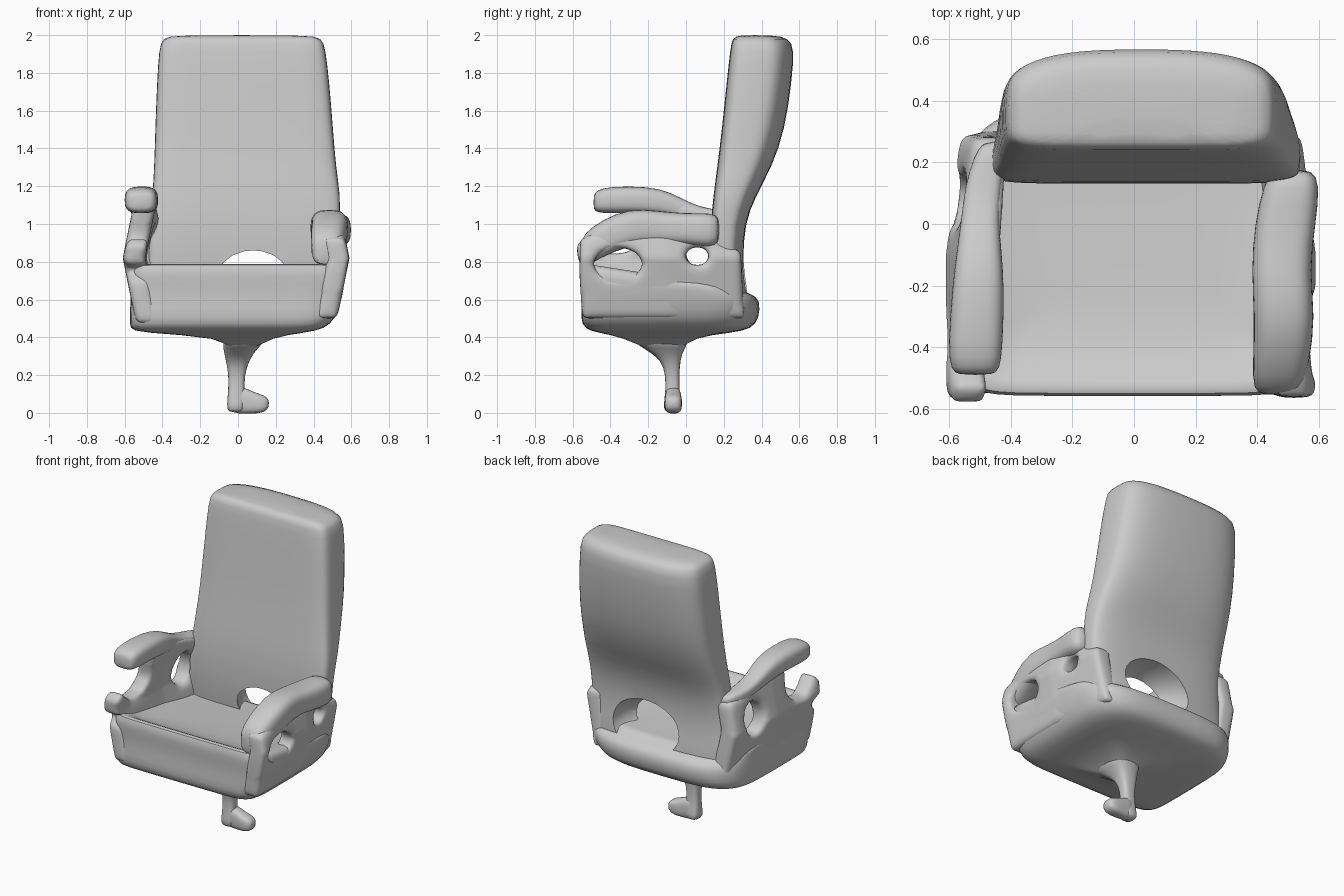
import bpy, bmesh, math
from mathutils import Vector


def make_object(name, bm):
    bmesh.ops.recalc_face_normals(bm, faces=bm.faces)
    mesh = bpy.data.meshes.new(name)
    bm.to_mesh(mesh)
    bm.free()
    obj = bpy.data.objects.new(name, mesh)
    bpy.context.collection.objects.link(obj)
    return obj


def activate(obj):
    bpy.ops.object.select_all(action='DESELECT')
    obj.select_set(True)
    bpy.context.view_layer.objects.active = obj


def apply_all(obj):
    activate(obj)
    for m in list(obj.modifiers):
        bpy.ops.object.modifier_apply(modifier=m.name)


def smooth(obj):
    activate(obj)
    bpy.ops.object.shade_smooth_by_angle(angle=math.radians(50))


def loft(name, axis, rings, n_low=4, n_high=4, segs=28):
    """Rings: (position, a0, a1, b0, b1[, tilt]) superellipses stacked along an axis."""
    bm = bmesh.new()
    loops = []
    for p, a0, a1, b0, b1, *tilt in rings:
        loop = []
        for i in range(segs):
            t = 2 * math.pi * (i + 0.5) / segs
            c, s = math.cos(t), math.sin(t)
            e = 2 / (n_high if s > 0 else n_low)
            u = math.copysign(abs(c) ** e, c)
            v = math.copysign(abs(s) ** e, s)
            a = (a0 + a1) / 2 + u * (a1 - a0) / 2
            b = (b0 + b1) / 2 + v * (b1 - b0) / 2
            q = p - (tilt[0] * (b + 0.56) / 0.85 if tilt else 0)
            loop.append(bm.verts.new({'x': (q, a, b), 'y': (a, q, b), 'z': (a, b, q)}[axis]))
        loops.append(loop)
    for lo, hi in zip(loops, loops[1:]):
        for i in range(segs):
            j = (i + 1) % segs
            bm.faces.new((lo[i], lo[j], hi[j], hi[i]))
    bm.faces.new(loops[0])
    bm.faces.new(loops[-1])
    obj = make_object(name, bm)
    obj.modifiers.new("Subdivision", 'SUBSURF').levels = 1
    apply_all(obj)
    return obj


def cut(obj, center, radii):
    """Cut an ellipsoidal opening."""
    bm = bmesh.new()
    bmesh.ops.create_uvsphere(bm, u_segments=24, v_segments=16, radius=1)
    for v in bm.verts:
        v.co = Vector(center) + Vector(a * b for a, b in zip(v.co, radii))
    cutter = make_object("cutter", bm)
    cutter.hide_render = True
    mod = obj.modifiers.new("Opening", 'BOOLEAN')
    mod.operation, mod.solver, mod.object = 'DIFFERENCE', 'EXACT', cutter
    apply_all(obj)
    bpy.data.objects.remove(cutter)


def panel(name, x0, x1, outline, holes):
    """Side wall: extruded y-z outline with openings, softened and bowed outward at mid height."""
    bm = bmesh.new()
    face = bm.faces.new([bm.verts.new((x0, y, z)) for y, z in outline])
    ext = bmesh.ops.extrude_face_region(bm, geom=[face])
    for v in ext['geom']:
        if isinstance(v, bmesh.types.BMVert):
            v.co.x = x1
    obj = make_object(name, bm)
    for y, z, ry, rz in holes:
        cut(obj, ((x0 + x1) / 2, y, z), (0.4, ry, rz))
    rem = obj.modifiers.new("Remesh", 'REMESH')
    rem.mode, rem.voxel_size = 'VOXEL', 0.018
    sm = obj.modifiers.new("Soften", 'SMOOTH')
    sm.factor, sm.iterations = 0.5, 12
    apply_all(obj)
    side = 1 if x0 > 0 else -1
    for v in obj.data.vertices:
        inward = 0.2 * abs(v.co.z - 0.82) + 0.12 * max(0, v.co.y + 0.1)
        v.co.x -= side * inward
    return obj


# Backrest: flat front, rounded rear, with an opening low in the back
back = loft("backrest", 'z', [
    (0.50, -0.47, 0.48, 0.16, 0.33), (0.65, -0.48, 0.51, 0.15, 0.33),
    (0.80, -0.48, 0.53, 0.13, 0.30), (1.00, -0.465, 0.54, 0.13, 0.31),
    (1.15, -0.455, 0.545, 0.145, 0.37), (1.30, -0.445, 0.52, 0.165, 0.455),
    (1.50, -0.44, 0.505, 0.19, 0.525), (1.75, -0.43, 0.485, 0.215, 0.56),
    (1.93, -0.42, 0.465, 0.235, 0.575), (1.985, -0.40, 0.445, 0.245, 0.545),
    (2.00, -0.34, 0.38, 0.28, 0.46)], n_low=7, n_high=2.8)
cut(back, (0.08, 0.36, 0.73), (0.25, 0.33, 0.18))
smooth(back)

# Seat: tapered underside, bulging sides, rim and sunken floor
smooth(loft("seat", 'z', [
    (0.33, -0.05, 0.08, -0.20, -0.02), (0.40, -0.07, 0.17, -0.33, 0.03),
    (0.425, -0.53, 0.36, -0.47, 0.25), (0.445, -0.575, 0.46, -0.54, 0.35),
    (0.50, -0.575, 0.52, -0.56, 0.39), (0.60, -0.57, 0.55, -0.55, 0.395),
    (0.68, -0.57, 0.56, -0.555, 0.35, 0.05), (0.77, -0.58, 0.57, -0.565, 0.30, 0.12),
    (0.805, -0.55, 0.53, -0.54, 0.28, 0.14), (0.77, -0.47, 0.42, -0.48, 0.24, 0.11),
    (0.73, -0.43, 0.38, -0.40, 0.20, 0.07), (0.72, -0.20, 0.18, -0.20, 0.08, 0.06)],
    n_low=9, n_high=4))

# Stem and toe
smooth(loft("stem", 'z', [
    (0.00, -0.055, 0.03, -0.115, -0.02), (0.04, -0.06, 0.04, -0.12, -0.02),
    (0.12, -0.052, 0.035, -0.108, -0.035), (0.20, -0.05, 0.035, -0.11, -0.035),
    (0.28, -0.065, 0.06, -0.13, -0.03), (0.34, -0.08, 0.10, -0.22, -0.01),
    (0.42, -0.09, 0.19, -0.36, 0.05)], n_low=3, n_high=3, segs=16))
smooth(loft("toe", 'x', [
    (-0.04, -0.11, -0.025, -0.005, 0.14), (0.03, -0.11, -0.025, -0.005, 0.14),
    (0.08, -0.115, -0.02, -0.005, 0.11), (0.14, -0.115, -0.02, 0.00, 0.095),
    (0.165, -0.10, -0.04, 0.03, 0.07)], n_low=3, n_high=3, segs=16))

# Left arm: raised pad on a post
smooth(loft("left_arm_pad", 'y', [
    (-0.49, -0.57, -0.46, 1.08, 1.15), (-0.475, -0.595, -0.435, 1.06, 1.18),
    (-0.40, -0.605, -0.425, 1.055, 1.20), (-0.20, -0.59, -0.42, 1.06, 1.20),
    (-0.08, -0.575, -0.43, 1.04, 1.17), (0.02, -0.56, -0.44, 1.02, 1.11),
    (0.12, -0.55, -0.43, 1.00, 1.08), (0.22, -0.52, -0.42, 0.98, 1.07),
    (0.27, -0.49, -0.40, 1.00, 1.05)], n_low=3, n_high=3, segs=20))
smooth(panel("left_side", -0.61, -0.49, [
    (-0.55, 0.47), (-0.55, 0.70), (-0.48, 0.76), (-0.57, 0.79), (-0.58, 0.89),
    (-0.53, 0.93), (-0.42, 0.84), (-0.30, 0.85), (-0.24, 0.93), (-0.27, 1.12),
    (0.0, 1.10), (0.15, 1.06), (0.28, 1.02), (0.29, 0.80), (0.31, 0.48)],
    [(0.08, 0.87, 0.085, 0.11)]))

# Right arm: lower, bulkier pad over a pierced wall, front end meeting the seat lip
smooth(loft("right_arm_pad", 'y', [
    (-0.555, 0.42, 0.52, 0.80, 0.90), (-0.54, 0.385, 0.55, 0.77, 0.95),
    (-0.45, 0.385, 0.57, 0.82, 1.02), (-0.30, 0.39, 0.59, 0.89, 1.085),
    (-0.15, 0.38, 0.57, 0.89, 1.07), (0.0, 0.39, 0.59, 0.89, 1.055),
    (0.13, 0.42, 0.605, 0.87, 1.06), (0.18, 0.45, 0.58, 0.90, 1.04)],
    n_low=3, n_high=3, segs=20))
smooth(panel("right_side", 0.47, 0.59, [
    (-0.55, 0.50), (-0.565, 0.75), (-0.56, 0.92), (-0.45, 0.97), (0.14, 0.98),
    (0.16, 0.91), (0.21, 0.88), (0.29, 0.86), (0.31, 0.50)],
    [(-0.36, 0.79, 0.13, 0.085), (0.06, 0.83, 0.065, 0.05)]))
